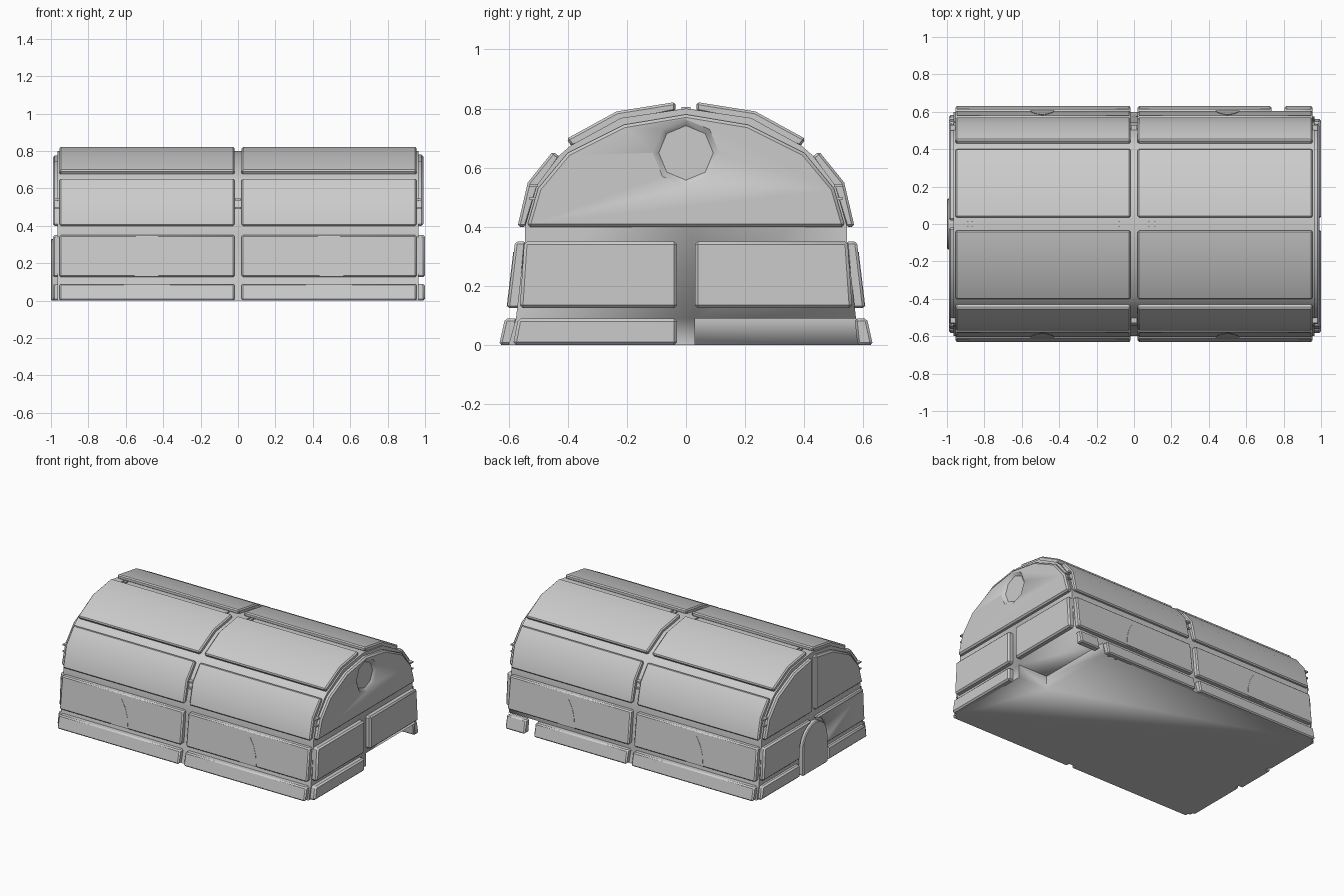
import bpy, bmesh, math
from mathutils import Vector

if "Cube" in bpy.data.objects:
    bpy.data.objects.remove(bpy.data.objects["Cube"], do_unlink=True)

GREY = (0.6, 0.6, 0.6, 1)
mat = bpy.data.materials.new("plain grey")
mat.use_nodes = True
mat.diffuse_color = GREY
mat.node_tree.nodes["Principled BSDF"].inputs["Base Color"].default_value = GREY


def activate(ob):
    bpy.ops.object.select_all(action='DESELECT')
    ob.select_set(True)
    bpy.context.view_layer.objects.active = ob


def prism(name, pts, vec, chamfer=0.0, taper=1.0):
    """Extrude a 3D outline along vec, optionally tapered and chamfered."""
    bm = bmesh.new()
    pts = [Vector(p) for p in pts]
    mid = sum(pts, Vector()) / len(pts)
    near = [bm.verts.new(p) for p in pts]
    far = [bm.verts.new(mid + (p - mid) * taper + Vector(vec)) for p in pts]
    bm.faces.new(near)
    bm.faces.new(far[::-1])
    for i in range(len(pts)):
        j = (i + 1) % len(pts)
        bm.faces.new((near[j], near[i], far[i], far[j]))
    bmesh.ops.recalc_face_normals(bm, faces=bm.faces)
    if chamfer:
        sharp = [e for e in bm.edges if e.calc_face_angle(0) > math.radians(50)]
        bmesh.ops.bevel(bm, geom=sharp, offset=chamfer, segments=1,
                        affect='EDGES', clamp_overlap=True)
    me = bpy.data.meshes.new(name)
    bm.to_mesh(me)
    bm.free()
    me.materials.append(mat)
    ob = bpy.data.objects.new(name, me)
    bpy.context.collection.objects.link(ob)
    activate(ob)
    bpy.ops.object.shade_smooth_by_angle(angle=math.radians(35))
    return ob


def along_x(name, outline, x0, x1, side=1, **kw):
    return prism(name, [(x0, side * y, z) for y, z in outline], (x1 - x0, 0, 0), **kw)


def box(name, lo, hi):
    outline = [(lo[1], lo[2]), (hi[1], lo[2]), (hi[1], hi[2]), (lo[1], hi[2])]
    return along_x(name, outline, lo[0], hi[0])


def cut(ob, cutter):
    cutter.hide_render = True
    mod = ob.modifiers.new("cut", 'BOOLEAN')
    mod.object = cutter
    mod.solver = 'EXACT'
    activate(ob)
    bpy.ops.object.modifier_apply(modifier=mod.name)
    bpy.data.objects.remove(cutter, do_unlink=True)


def mirrored(half):
    return half + [(-y, z) for y, z in reversed(half) if y > 0]


# Inner vaulted core, exposed in every groove
core_top = [(.575, .09), (.545, .35), (.545, .4), (.505, .54), (.43, .64),
            (.39, .675), (.22, .768), (0, .8)]
core = along_x("core", mirrored([(.6, 0)] + core_top), -.965, .965)
cut(core, box("notch_cutter", (.74, .03, -.1), (1.1, .7, .09)))

# Cladding panels along both long sides
PANELS = {
    "base_panel": [(.632, 0), (.612, .09), (.57, .09), (.58, 0)],
    "wall_panel": [(.605, .125), (.578, .35), (.54, .35), (.56, .125)],
    "lower_roof": [(.57, .4), (.535, .55), (.45, .655), (.425, .635), (.5, .53), (.54, .4)],
    "upper_roof": [(.405, .697), (.235, .79), (.035, .822), (.035, .79),
                   (.215, .755), (.385, .67)],
}
for side, label in ((-1, "front"), (1, "back")):
    for name, outline in PANELS.items():
        spans = [(-.955, -.018), (.02, .955)]
        if name == "base_panel" and side > 0:
            spans = [spans[0], (.02, .735), (.805, .955)]
        for x0, x1 in spans:
            along_x(f"{label}_{name}", outline, x0, x1, side, chamfer=.008)

    # Thin pointed-arch plates on the wall panels
    arch = [(-.065, .13), (.065, .13), (.055, .2), (.035, .26), (0, .315),
            (-.035, .26), (-.055, .2)]
    for cx in (-.49, .5):
        pts = [(cx + u, side * (.618 - .12 * z), z) for u, z in arch]
        prism(f"{label}_arch_plate", pts, (0, side * .004, 0))

    # Small clips in the rib grooves
    for cx in (-.965, 0, .965):
        for z in (.49, .535):
            y = side * .515
            box(f"{label}_clip", (cx - .016, y - .015, z), (cx + .016, y + .015, z + .01))

# End plates: base and wall rows, split at the centre
BASE = [(.585, 0), (.568, .09), (.03, .09), (.03, 0)]
WALL = [(.562, .125), (.547, .35), (.03, .35), (.03, .125)]
GABLE = [(.538, .4), (.5, .53), (.4, .65), (.21, .745)]
for side in (-1, 1):
    if side < 0:
        along_x("right_end_base", BASE, .95, 1, side, chamfer=.01)
    along_x("right_end_wall", WALL, .95, 1, side, chamfer=.01)

    # Door end: rows cut away around the arched door
    for name, outline in (("base", BASE), ("wall", WALL)):
        plate = along_x("door_end_" + name, outline, -.95, -.99, side, chamfer=.01)
        opening = [(.165 * math.cos(t), .18 + .165 * math.sin(t))
                   for t in [math.pi * i / 12 for i in range(13)]]
        opening = [(.165, -.1)] + opening + [(-.165, -.1)]
        cut(plate, along_x("opening_cutter", opening, -1.1, -.9))
    along_x("door_end_gable", GABLE + [(.02, .778), (.02, .4)], -.95, -.99, side, chamfer=.01)

# Arched door plate
door = [(.135 * math.cos(math.pi * i / 12), .195 + .135 * math.sin(math.pi * i / 12))
        for i in range(13)]
along_x("door", [(.135, 0)] + door + [(-.135, 0)], -.94, -1, chamfer=.006)

# Solid gable with a recessed octagonal window
gable = along_x("window_gable", mirrored(GABLE + [(0, .78)]), .95, .992, chamfer=.01)
octagon = [(math.cos(math.pi * i / 4), math.sin(math.pi * i / 4)) for i in range(8)]
cut(gable, along_x("window_cutter", [(.115 * a, .65 + .115 * b) for a, b in octagon],
                   .994, .974, taper=.8))

# Small pegs along the ridge groove
for x in (-.89, -.865, -.08, .08, .11):
    box("ridge_peg", (x - .004, -.015, .79), (x + .004, .015, .806))
